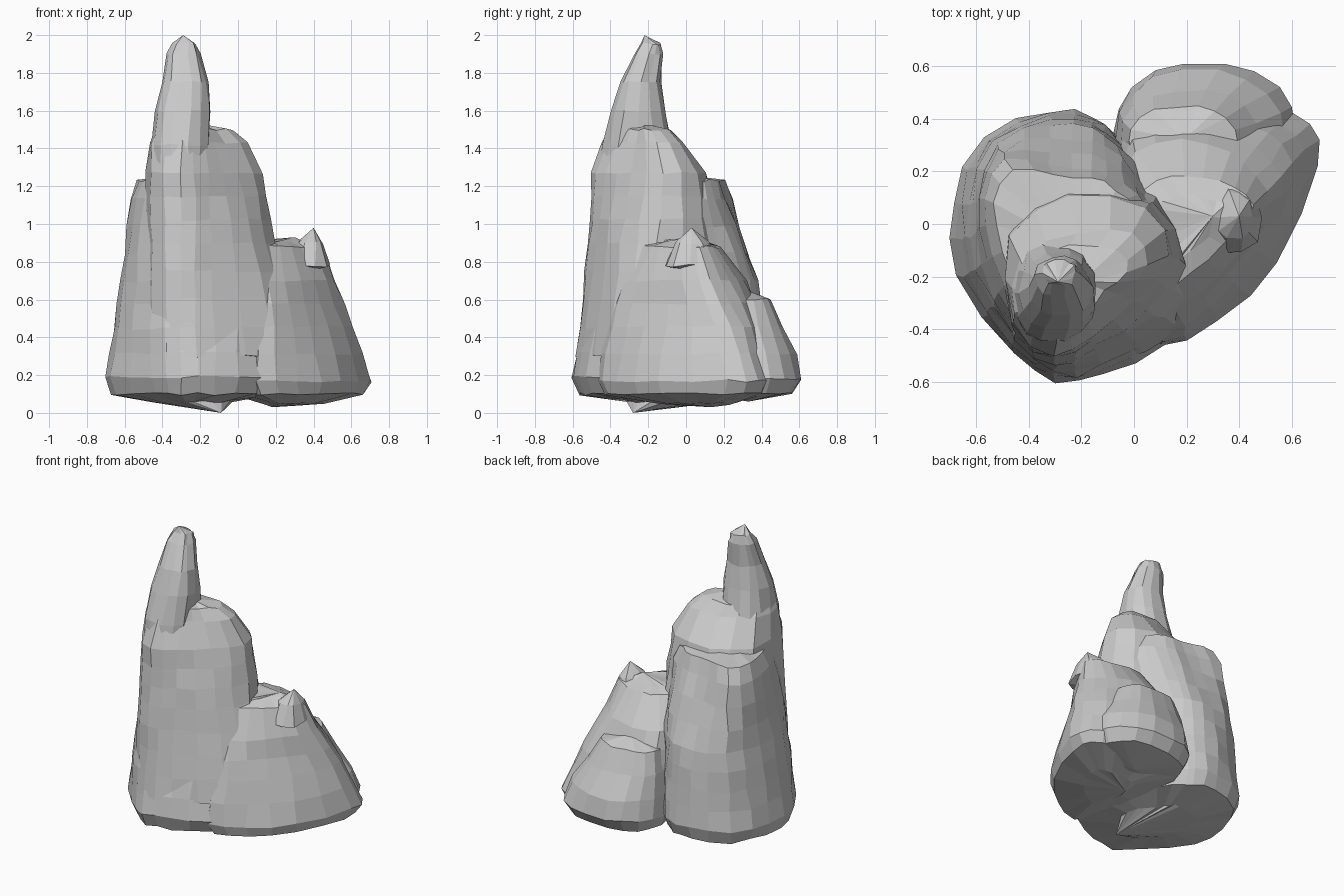
import bpy, bmesh, math, random
from mathutils import Vector

if "Cube" in bpy.data.objects:
    bpy.data.objects.remove(bpy.data.objects["Cube"])

random.seed(4)


def oval(z, cx, cy, a, b, n=14):
    """Slightly squared oval cross-section."""
    pts = []
    for i in range(n):
        t = 2 * math.pi * i / n
        c, s = math.cos(t), math.sin(t)
        pts.append((cx + a * math.copysign(abs(c) ** 0.85, c),
                    cy + b * math.copysign(abs(s) ** 0.85, s)))
    return z, pts


def rounded(pts):
    """Double the points of a closed outline along a smooth curve."""
    out, n = [], len(pts)
    P = [Vector(p) for p in pts]
    for i in range(n):
        a, b, c, d = P[i - 1], P[i], P[(i + 1) % n], P[(i + 2) % n]
        out += [b, (b + c) * 0.5625 - (a + d) * 0.0625]
    return out


def inset(z, pts, k):
    cx = sum(p[0] for p in pts) / len(pts)
    cy = sum(p[1] for p in pts) / len(pts)
    return z, [(cx + (x - cx) * k, cy + (y - cy) * k) for x, y in pts]


def loft(name, sections, bottom, top, smooth=False, jit=0.008, step=0.14):
    """Closed faceted rock lobe through the sections, with fan ends."""
    secs = [(z, rounded(p) if smooth else [Vector(q) for q in p]) for z, p in sections]
    rings = [secs[0]]
    for (z0, p0), (z1, p1) in zip(secs, secs[1:]):
        k = max(1, round((z1 - z0) / step))
        for j in range(1, k + 1):
            t = j / k
            rings.append((z0 + (z1 - z0) * t, [a.lerp(b, t) for a, b in zip(p0, p1)]))
    bm = bmesh.new()
    r = lambda: random.uniform(-jit, jit)
    loops = [[bm.verts.new((p.x + r(), p.y + r(), z + r())) for p in pts] for z, pts in rings]
    n = len(loops[0])
    for lo, hi in zip(loops, loops[1:]):
        for i in range(n):
            j = (i + 1) % n
            bm.faces.new((lo[i], lo[j], hi[j], hi[i]))
    vb, vt = bm.verts.new(bottom), bm.verts.new(top)
    for i in range(n):
        j = (i + 1) % n
        bm.faces.new((loops[0][j], loops[0][i], vb))
        bm.faces.new((loops[-1][i], loops[-1][j], vt))
    bmesh.ops.recalc_face_normals(bm, faces=bm.faces)
    me = bpy.data.meshes.new(name)
    bm.to_mesh(me)
    bm.free()
    ob = bpy.data.objects.new(name, me)
    bpy.context.collection.objects.link(ob)
    return ob


# Main left mass with the rear ledge
m0 = [(-.30, -.60), (-.12, -.575), (.12, -.46), (.22, -.15), (.08, .12), (-.06, .32),
      (-.16, .41), (-.32, .43), (-.57, .33), (-.69, .08), (-.67, -.2), (-.46, -.49)]
m1 = [(-.30, -.50), (-.12, -.45), (.06, -.36), (.16, -.15), (.08, .12), (-.06, .30),
      (-.16, .36), (-.32, .38), (-.52, .31), (-.61, .08), (-.60, -.18), (-.46, -.42)]
m2 = [(-.30, -.44), (-.14, -.38), (.0, -.28), (.11, -.12), (.06, .05), (-.04, .16),
      (-.16, .21), (-.32, .22), (-.49, .25), (-.57, .10), (-.54, -.12), (-.44, -.34)]
body = loft("rock_main_mass",
            [inset(.06, m0, .45), inset(.10, m0, .93), (.19, m0), (.7, m1), (1.13, m2),
             inset(1.23, m2, .88)],
            (-.09, -.28, 0), (-.2, -.1, 1.27), smooth=True)

# Front face rising to the shoulder beside the spire
f0 = [(-.45, -.46), (-.3, -.58), (-.12, -.55), (.2, -.40), (.3, -.2), (.08, .1), (-.3, .1), (-.52, -.1)]
f1 = [(-.46, -.41), (-.3, -.52), (-.14, -.47), (.08, -.35), (.19, -.15), (.08, .1), (-.3, .2), (-.5, 0)]
f2 = [(-.465, -.37), (-.3, -.50), (-.16, -.42), (.0, -.29), (.13, -.12), (.05, .06), (-.25, .1), (-.47, -.04)]
f3 = [(-.45, -.34), (-.3, -.44), (-.18, -.36), (-.06, -.26), (.045, -.15), (0, -.04), (-.22, -.03), (-.44, -.13)]
f4 = [(-.43, -.33), (-.3, -.41), (-.19, -.33), (-.11, -.26), (-.03, -.18), (-.06, -.10), (-.24, -.08), (-.42, -.17)]
shoulder = loft("front_shoulder", [(.3, f0), (.9, f1), (1.27, f2), (1.43, f3), (1.5, f4)],
                (-.12, -.2, .27), (-.2, -.22, 1.53), smooth=True)

# Tall spire at the front left
spire = loft("spire", [
    oval(1.2, -.30, -.26, .15, .20), oval(1.42, -.305, -.26, .155, .185),
    oval(1.6, -.29, -.255, .15, .145), oval(1.75, -.28, -.245, .12, .11),
    oval(1.9, -.29, -.20, .09, .075), oval(1.955, -.285, -.185, .065, .05)],
    (-.3, -.25, 1.15), (-.29, -.22, 2.0))

# Right lobe
r0 = [(.10, -.47), (.32, -.37), (.55, -.15), (.70, .22), (.67, .38), (.5, .44),
      (.2, .45), (-.04, .38), (-.05, .15), (-.05, -.2)]
r1 = [(.10, -.42), (.29, -.31), (.48, -.10), (.61, .15), (.57, .30), (.42, .38),
      (.2, .42), (-.03, .37), (-.04, .15), (-.04, -.2)]
r2 = [(.08, -.35), (.25, -.26), (.40, -.10), (.51, .07), (.47, .18), (.36, .28),
      (.18, .32), (0, .28), (-.03, .1), (-.03, -.15)]
r3 = [(.10, -.26), (.22, -.18), (.33, -.08), (.45, .03), (.43, .11), (.33, .16),
      (.2, .18), (.08, .16), (.0, .08), (.02, -.1)]
right = loft("right_lobe",
             [inset(.05, r0, .4), inset(.10, r0, .92), (.17, r0), (.46, r1), (.7, r2),
              (.88, r3), inset(.905, r3, .6)],
             (.18, .13, .03), (.3, .03, .93), smooth=True)

# Small raised peak on the right lobe
peak = loft("right_peak", [oval(.78, .37, .03, .12, .15, 10), oval(.9, .385, .03, .07, .09, 10)],
            (.37, .03, .75), (.40, .03, .98))

# Low rounded lobe at the back right
back = loft("back_lobe", [
    oval(.10, .27, .33, .31, .24, 18), oval(.18, .27, .33, .35, .28, 18),
    oval(.31, .25, .32, .32, .265, 18), oval(.46, .21, .31, .265, .20, 18),
    oval(.60, .19, .31, .21, .14, 18)], (.28, .33, .06), (.19, .32, .65))

# Fuse all lobes into one rock
for part in (shoulder, spire, right, peak, back):
    mod = body.modifiers.new(part.name, 'BOOLEAN')
    mod.operation = 'UNION'
    mod.solver = 'EXACT'
    mod.object = part
    bpy.context.view_layer.objects.active = body
    bpy.ops.object.modifier_apply(modifier=mod.name)
    bpy.data.objects.remove(part)
body.name = "rock_formation"
